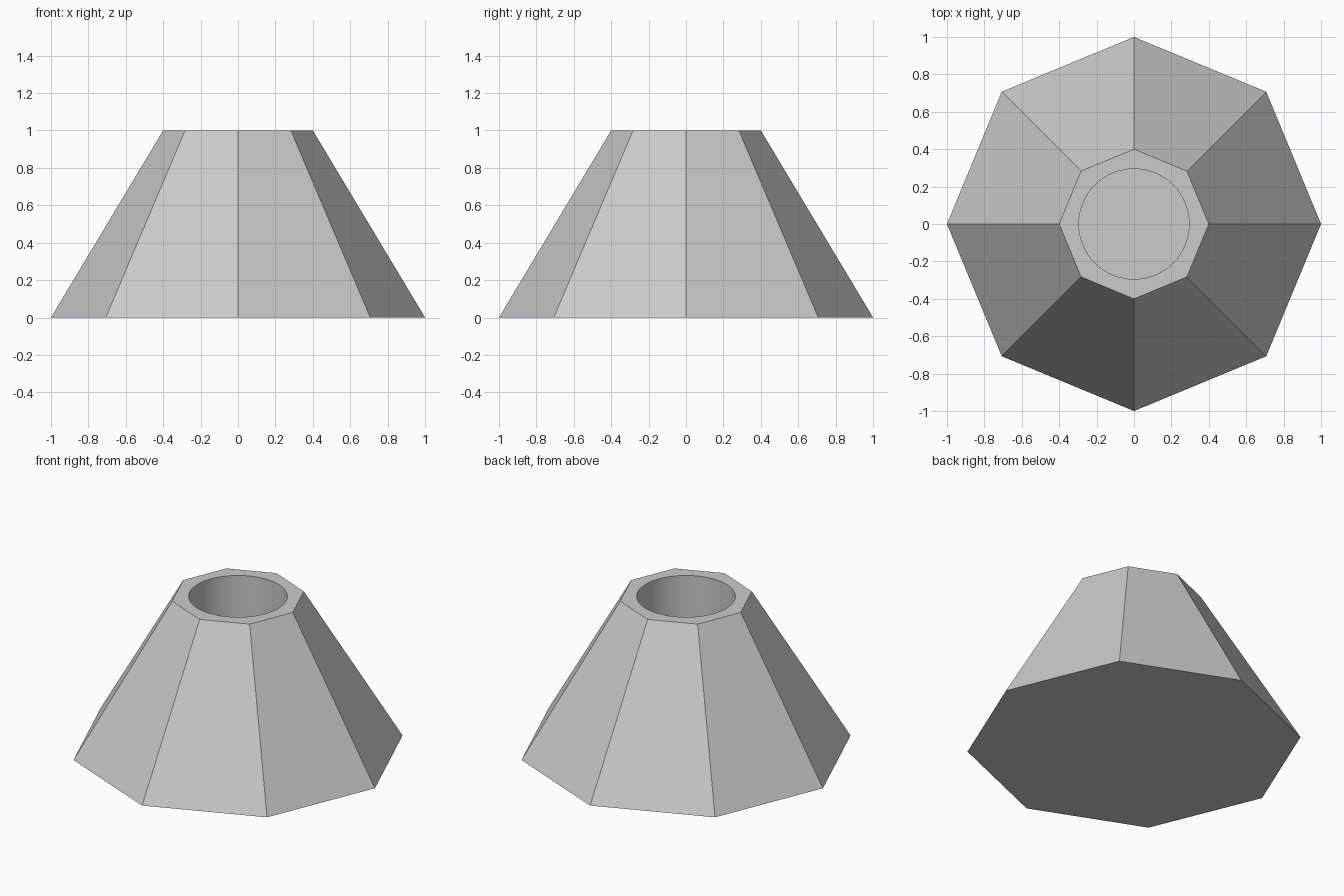
import bpy
import bmesh
from math import radians

cube = bpy.data.objects.get("Cube")
if cube:
    bpy.data.objects.remove(cube, do_unlink=True)

HEIGHT = 1.0
BORE_RADIUS = 0.295
BORE_DEPTH = 0.5

# Plain grey for the whole model
grey = bpy.data.materials.new("light_grey")
grey.use_nodes = True
colour = (0.6, 0.6, 0.6, 1.0)
grey.diffuse_color = colour
grey.node_tree.nodes["Principled BSDF"].inputs["Base Color"].default_value = colour


def add_cone(name, sides, bottom_radius, top_radius, bottom, top):
    """Capped cone or cylinder standing between two heights."""
    bpy.ops.mesh.primitive_cone_add(
        vertices=sides, radius1=bottom_radius, radius2=top_radius,
        depth=top - bottom, location=(0, 0, (bottom + top) / 2))
    obj = bpy.context.object
    obj.name = obj.data.name = name
    obj.data.materials.append(grey)
    return obj


# Eight-sided tapered body, corners on the axes
body = add_cone("tapered_body", 8, 1.0, 0.4, 0.0, HEIGHT)

# Round blind bore sunk from the top
cutter = add_cone("bore_cutter", 64, BORE_RADIUS, BORE_RADIUS,
                  HEIGHT - BORE_DEPTH, HEIGHT + 0.2)
cutter.hide_render = True

bore = body.modifiers.new("bore", 'BOOLEAN')
bore.operation = 'DIFFERENCE'
bore.solver = 'EXACT'
bore.object = cutter

bpy.ops.object.select_all(action='DESELECT')
body.select_set(True)
bpy.context.view_layer.objects.active = body
bpy.ops.object.modifier_apply(modifier=bore.name)
bpy.data.objects.remove(cutter, do_unlink=True)

# Smooth bore wall, crisp faceted outside
bpy.ops.object.shade_smooth_by_angle(angle=radians(30))
